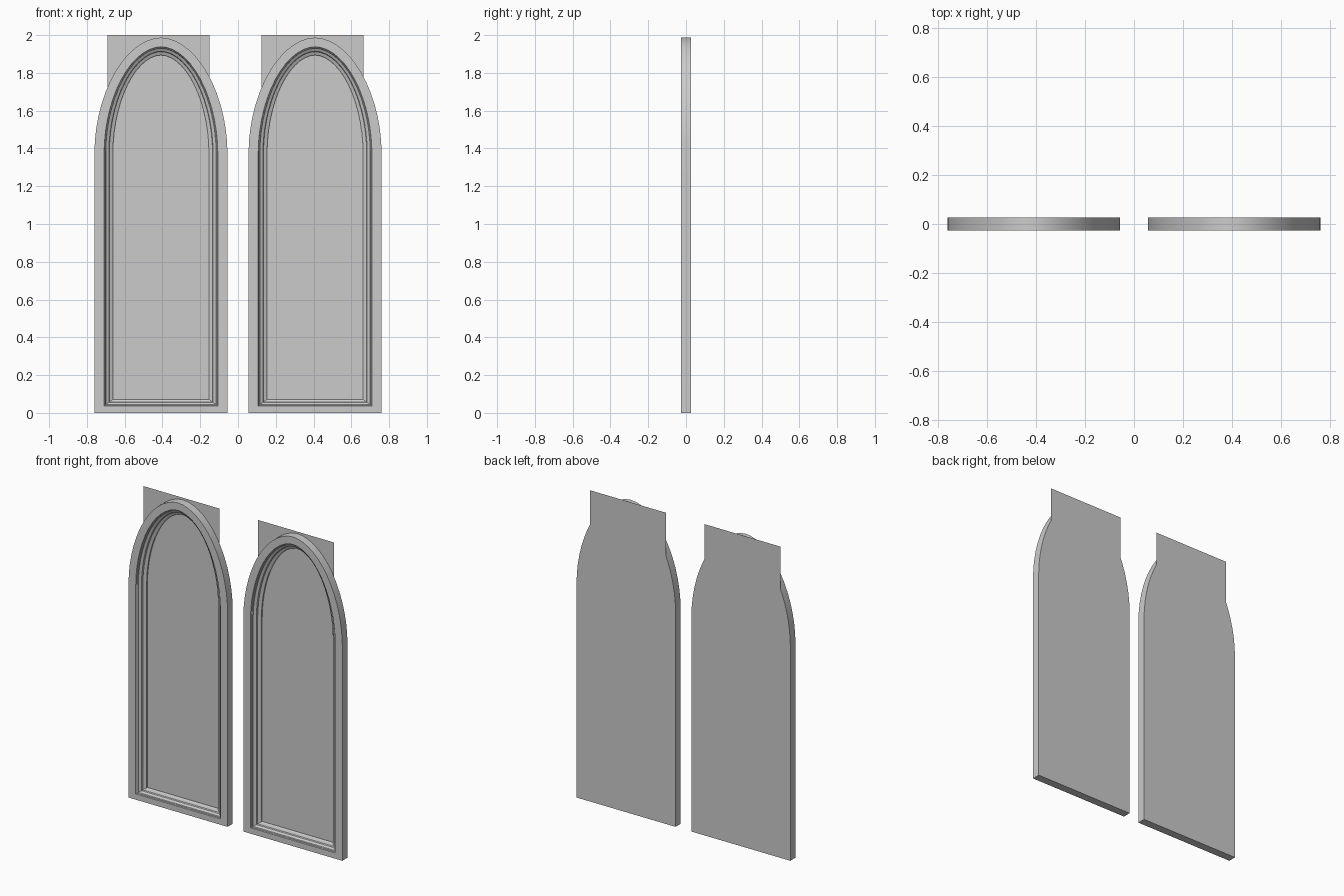
import bpy, bmesh, math

if "Cube" in bpy.data.objects:
    bpy.data.objects.remove(bpy.data.objects["Cube"])

HALF, TOP, SPRING, Y = 0.352, 1.987, 1.38, 0.026
OFFSET = 0.408

# Moulding section: (distance in from the outer edge, depth y)
SECTION = [(0, Y), (0, -Y), (0.051, -Y), (0.054, -0.019), (0.057, -0.019),
           (0.060, -0.012), (0.076, -0.003), (0.079, 0.007), (0.084, 0.009),
           (0.095, 0.014), (0.098, 0.018), (0.098, Y)]


def arch_outline(d, steps=28):
    """Closed pointed-arch outline, inset by d."""
    w, h, bottom = HALF - d, TOP - 0.95 * d - SPRING, 0.73 * d
    n = 1.9
    pts = [(w, bottom)]
    for i in range(steps + 1):
        t = math.pi * i / steps
        c, s = math.cos(t), math.sin(t)
        x = math.copysign(abs(c) ** (2 / n), c) * w
        pts.append((x, SPRING + max(s, 0) ** (2 / n) * h))
    pts.append((-w, bottom))
    return pts


def finish(bm, name, x):
    bmesh.ops.recalc_face_normals(bm, faces=bm.faces)
    mesh = bpy.data.meshes.new(name)
    bm.to_mesh(mesh)
    bm.free()
    ob = bpy.data.objects.new(name, mesh)
    ob.location.x = x
    bpy.context.collection.objects.link(ob)
    return ob


def make_frame(name, x):
    """Sweep the moulding section around the arch."""
    bm = bmesh.new()
    loops = [[bm.verts.new((px, y, pz)) for px, pz in arch_outline(d)]
             for d, y in SECTION]
    for a, b in zip(loops, loops[1:] + loops[:1]):
        for i in range(len(a)):
            j = (i + 1) % len(a)
            bm.faces.new((a[i], a[j], b[j], b[i]))
    ob = finish(bm, name, x)
    bpy.ops.object.select_all(action='DESELECT')
    ob.select_set(True)
    bpy.context.view_layer.objects.active = ob
    bpy.ops.object.shade_smooth_by_angle(angle=math.radians(25))


def make_panel(name, x):
    """Thin rectangular sheet behind the opening."""
    bm = bmesh.new()
    corners = [(-0.283, 0.04), (0.257, 0.04), (0.257, 2.0), (-0.283, 2.0)]
    bm.faces.new([bm.verts.new((px, Y, pz)) for px, pz in corners])
    finish(bm, name, x)


# Two identical arched windows
for side, x in (("left", -OFFSET), ("right", OFFSET)):
    make_frame(side + "_arch_frame", x)
    make_panel(side + "_back_panel", x)
